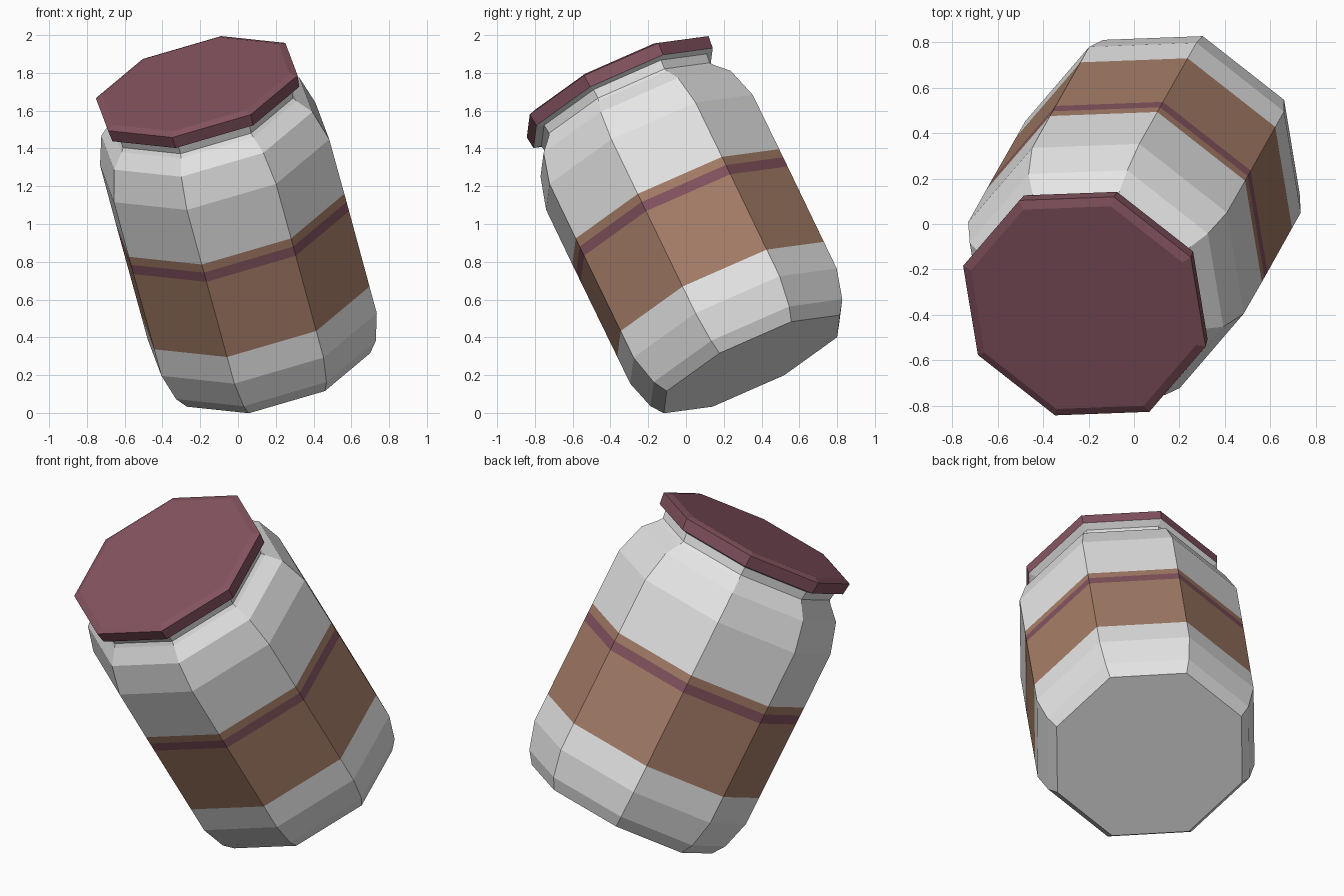
import bpy, bmesh, math
from mathutils import Vector, Matrix

if "Cube" in bpy.data.objects:
    bpy.data.objects.remove(bpy.data.objects["Cube"])

# tilted jar frame: axis, first corner direction, and centre of the base
axis = Vector((-0.239, -0.423, 0.874)).normalized()
u = Vector((0.948, -0.304, 0.088))
u = (u - axis * u.dot(axis)).normalized()
v = axis.cross(u)
frame = Matrix((u, v, axis)).transposed().to_4x4()
frame.translation = Vector((0.183, 0.349, 0.258))


def material(name, colour):
    m = bpy.data.materials.new(name)
    m.diffuse_color = (*colour, 1)
    m.use_nodes = True
    m.node_tree.nodes["Principled BSDF"].inputs["Base Color"].default_value = m.diffuse_color
    return m


glass = material("pale grey", (0.79, 0.79, 0.79))
brown = material("brown", (0.376, 0.205, 0.136))
maroon = material("maroon", (0.231, 0.087, 0.115))


def octagon_lathe(name, profile, mats, rule, cap_bottom):
    """Eight-sided turned shape; profile is (height, radius) along the axis."""
    bm = bmesh.new()
    rings = [[bm.verts.new((r * math.cos(k * math.pi / 4), r * math.sin(k * math.pi / 4), t))
              for k in range(8)] for t, r in profile]
    for a, b in zip(rings, rings[1:]):
        for k in range(8):
            n = (k + 1) % 8
            f = bm.faces.new((a[k], a[n], b[n], b[k]))
            f.material_index = rule(f.calc_center_median().z)
    if cap_bottom:
        bm.faces.new(rings[0][::-1])
    else:
        bm.faces.new(rings[-1])
    me = bpy.data.meshes.new(name)
    bm.to_mesh(me)
    bm.free()
    for m in mats:
        me.materials.append(m)
    ob = bpy.data.objects.new(name, me)
    ob.matrix_world = frame
    bpy.context.collection.objects.link(ob)
    return ob


# jar body with label band and stripe, neck and the pale ring under the lid
def band(t):
    if 0.848 < t < 0.904:
        return 2
    return 1 if 0.392 < t < 0.953 else 0


octagon_lathe("jar_body", [
    (0, 0.548), (0.069, 0.597), (0.231, 0.643), (0.392, 0.643),
    (0.848, 0.644), (0.904, 0.644), (0.953, 0.644), (1.283, 0.643),
    (1.456, 0.592), (1.53, 0.522), (1.55, 0.508), (1.60, 0.515), (1.612, 0.558)],
    [glass, brown, maroon], band, True)

# lid with a shallow bevelled top
octagon_lathe("lid", [(1.612, 0.558), (1.68, 0.566), (1.696, 0.525)],
              [maroon], lambda t: 0, False)
